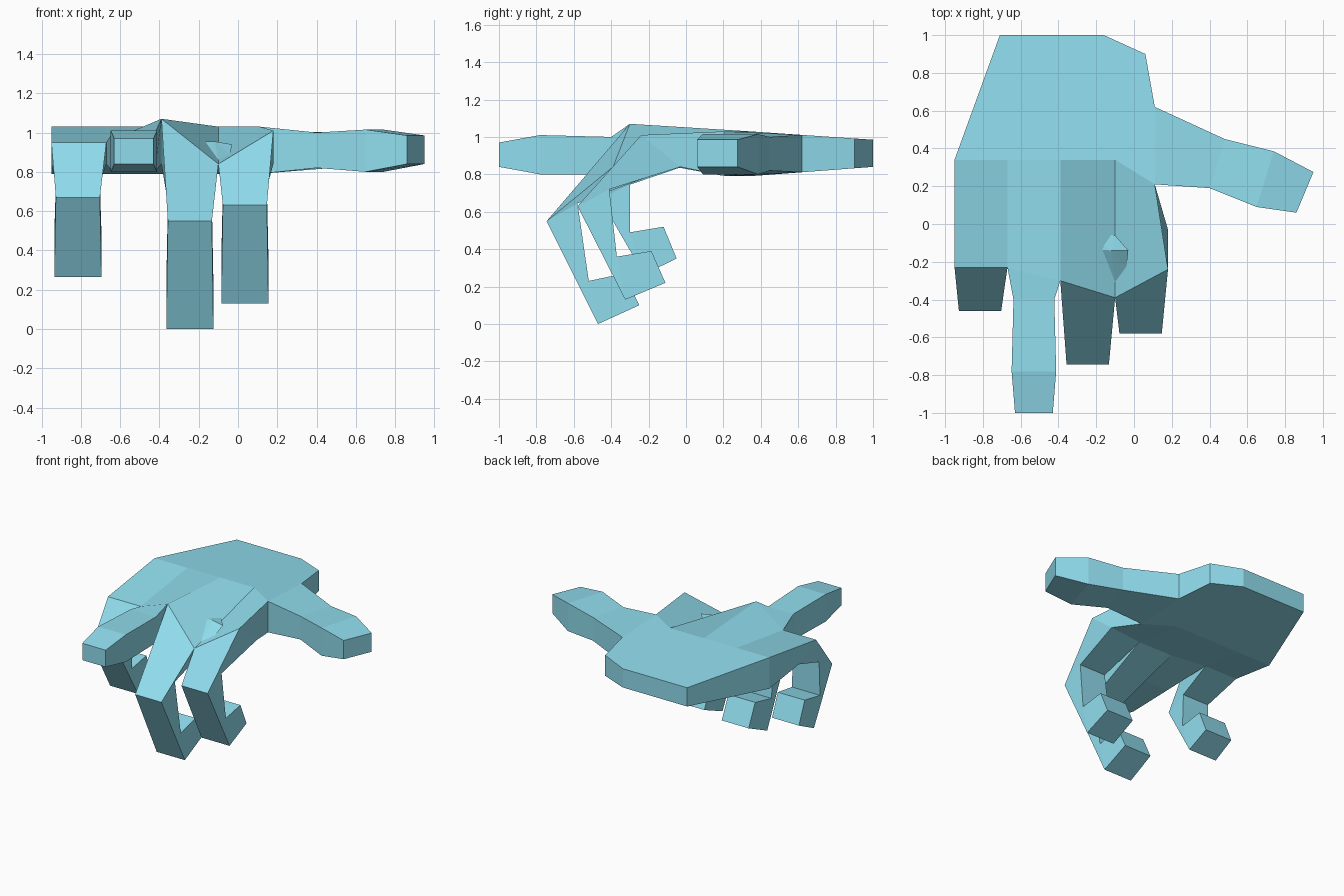
import bpy, bmesh
from mathutils import Vector

if "Cube" in bpy.data.objects:
    bpy.data.objects.remove(bpy.data.objects["Cube"])

skin = bpy.data.materials.new("light_blue")
skin.diffuse_color = (0.28, 0.72, 0.85, 1)
skin.use_nodes = True
skin.node_tree.nodes["Principled BSDF"].inputs["Base Color"].default_value = skin.diffuse_color


def make(name, verts, faces, drop=()):
    """Build a closed flat-shaded solid, then remove the faces hidden at joints."""
    bm = bmesh.new()
    vs = [bm.verts.new(v) for v in verts]
    fs = [bm.faces.new([vs[i] for i in f]) for f in faces]
    bmesh.ops.recalc_face_normals(bm, faces=fs)
    if drop:
        bmesh.ops.delete(bm, geom=[fs[i] for i in drop], context='FACES_ONLY')
    me = bpy.data.meshes.new(name)
    bm.to_mesh(me)
    bm.free()
    me.materials.append(skin)
    ob = bpy.data.objects.new(name, me)
    bpy.context.collection.objects.link(ob)
    return ob


def loft(name, sections):
    """Skin four-point sections; the root end stays open against the palm."""
    verts = [p for s in sections for p in s]
    n = len(sections)
    faces = [(0, 1, 2, 3), tuple(4 * n - 4 + i for i in range(4))]
    for k in range(n - 1):
        for i in range(4):
            j = (i + 1) % 4
            faces.append((4 * k + i, 4 * k + j, 4 * k + 4 + j, 4 * k + 4 + i))
    return make(name, verts, faces, drop=(0,))


# Palm: knuckle row, thumb side, wrist, little-finger side, then inner row
front_top = [(-.95, -.23, .95), (-.67, -.23, .95), (-.39, -.30, 1.07),
             (-.10, -.39, .84), (.18, -.24, 1.01)]
front_low = [(-.95, -.02, .84), (-.67, -.02, .84), (-.39, -.06, .84),
             (-.10, -.06, .84), (.18, -.03, .84)]
rest = [(.11, .21), (.11, .62), (.06, .90), (-.16, 1.0), (-.71, 1.0),
        (-.95, .34), (-.67, .34), (-.39, .34), (-.10, .34)]


def rest_z(y):
    t = max(0, (y - .34) / .66)
    return 1.03 - .045 * t, .79 + .05 * t


top = front_top + [(x, y, rest_z(y)[0]) for x, y in rest]
low = front_low + [(x, y, rest_z(y)[1]) for x, y in rest]
caps = [(0, 1, 11, 10), (1, 2, 12, 11), (2, 3, 13, 12), (3, 4, 5, 13),
        (10, 11, 12, 13, 5, 6, 7, 8, 9)]
sides = [(i, (i + 1) % 11, (i + 1) % 11 + 14, i + 14) for i in range(11)]
faces = sides + caps + [tuple(i + 14 for i in f) for f in caps]
make("palm", top + low, faces, drop=(0, 1, 2, 3, 5))


def root(i):
    return [top[i], top[i + 1], low[i + 1], low[i]]


def section(cx, half, outer, inner):
    return [(cx - half, *outer), (cx + half, *outer),
            (cx + half, *inner), (cx - half, *inner)]


# Curled fingers: knuckle, bend and tip as (y, z) outer and inner points
curled = [
    ("little_finger", 0, -.815, [((-.46, .67), (-.30, .745)),
                                 ((-.225, .265), (-.30, .49)),
                                 ((-.05, .35), (-.12, .52))]),
    ("middle_finger", 2, -.245, [((-.745, .55), (-.58, .645)),
                                 ((-.47, .0), (-.52, .23)),
                                 ((-.25, .10), (-.33, .27))]),
    ("index_finger", 3, .035, [((-.58, .63), (-.41, .72)),
                               ((-.325, .13), (-.37, .36)),
                               ((-.11, .22), (-.185, .39))]),
]
for name, i, cx, pts in curled:
    loft(name, [root(i)] + [section(cx, h, o, n)
                            for h, (o, n) in zip((.112, .12, .115), pts)])

# Straight ring finger
loft("ring_finger", [root(1),
                     section(-.53, .108, (-.40, 1.0), (-.40, .80)),
                     section(-.53, .118, (-.78, 1.01), (-.78, .80)),
                     section(-.53, .10, (-1.0, .97), (-1.0, .84))])

# Thumb: back edge, front edge, upper and lower heights
thumb = [((.48, .45), (.40, .19), 1.0, .82),
         ((.74, .385), (.65, .09), 1.015, .80),
         ((.95, .275), (.86, .06), .985, .84)]
loft("thumb", [[top[6], top[5], low[5], low[6]]] +
     [[(*b, u), (*f, u), (*f, d), (*b, d)] for b, f, u, d in thumb])

# Small pointed bump poking through the hollow between the knuckles
rim = [(-.23, -.05, .95), (-.10, -.06, .94), (-.03, -.14, .94),
       (-.04, -.23, .89), (-.10, -.31, .86), (-.26, -.13, .95)]
verts = rim + [(-.12, -.14, .955), (-.12, -.14, .85)]
faces = [(i, (i + 1) % 6, a) for a in (6, 7) for i in range(6)]
make("knuckle_bump", verts, faces)
